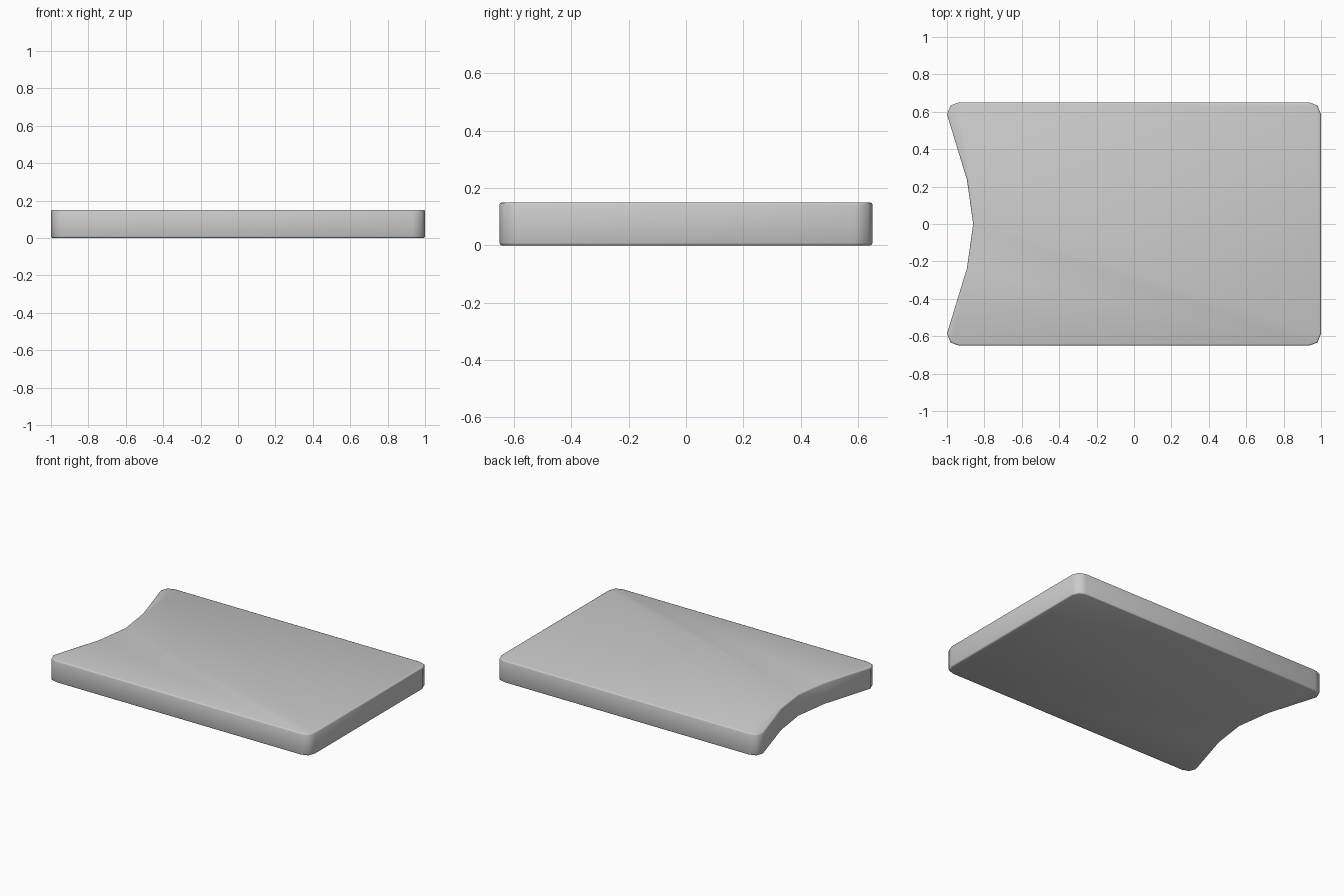
import bpy
import bmesh

if "Cube" in bpy.data.objects:
    bpy.data.objects.remove(bpy.data.objects["Cube"])

THICKNESS = 0.15

# Half outline, from the right corner round to the middle of the concave left edge
half = [(1.0, 0.587), (0.981, 0.634), (0.936, 0.65),
        (-0.936, 0.65), (-0.981, 0.634), (-1.0, 0.587),
        (-0.893, 0.236)]
outline = half + [(-0.86, 0.0)] + [(x, -y) for x, y in reversed(half)]

# Extrude the outline into a slab
bm = bmesh.new()
base = bm.faces.new([bm.verts.new((x, y, 0)) for x, y in outline])
top = bmesh.ops.extrude_face_region(bm, geom=[base], use_keep_orig=True)
for v in top["geom"]:
    if isinstance(v, bmesh.types.BMVert):
        v.co.z = THICKNESS
bmesh.ops.recalc_face_normals(bm, faces=bm.faces)

# Soften the top and bottom rims
rims = [e for e in bm.edges if abs(e.verts[0].co.z - e.verts[1].co.z) < 1e-5]
bmesh.ops.bevel(bm, geom=rims, offset=0.008, offset_type='OFFSET',
                segments=2, profile=0.5, affect='EDGES')
bmesh.ops.recalc_face_normals(bm, faces=bm.faces)

mesh = bpy.data.meshes.new("notched_slab")
bm.to_mesh(mesh)
bm.free()
slab = bpy.data.objects.new("notched_slab", mesh)
bpy.context.collection.objects.link(slab)

# Smooth shading with sharp edges kept
bpy.context.view_layer.objects.active = slab
slab.select_set(True)
bpy.ops.object.shade_smooth_by_angle(angle=0.87)
